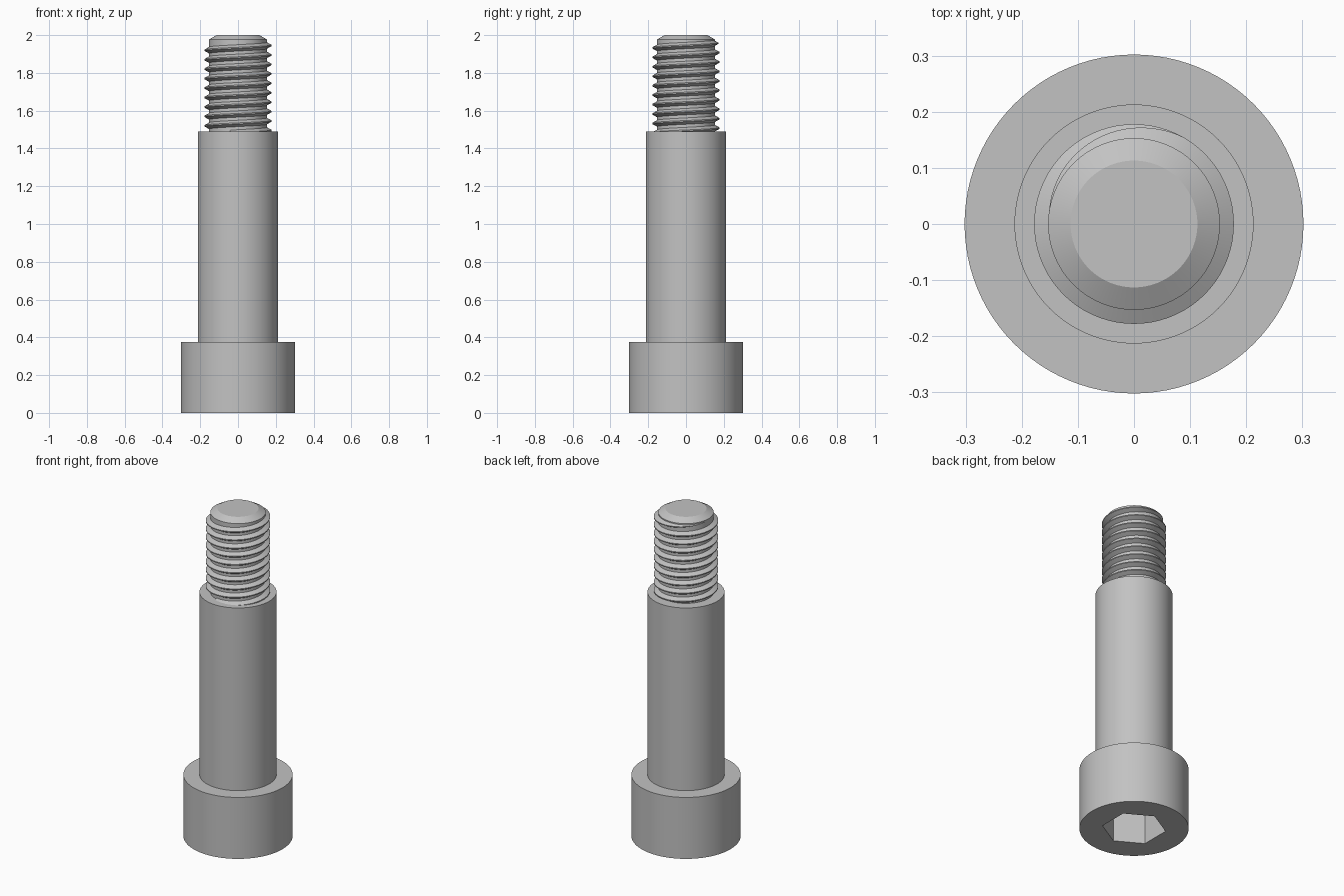
import bpy, bmesh, math
from mathutils import Matrix

if "Cube" in bpy.data.objects:
    bpy.data.objects.remove(bpy.data.objects["Cube"], do_unlink=True)

SEGMENTS = 96
PITCH = 0.05
CORE_R, CREST_R = 0.153, 0.178

steel = bpy.data.materials.new("grey steel")
steel.use_nodes = True
GREY = (0.54, 0.54, 0.54, 1)
steel.diffuse_color = GREY
steel.node_tree.nodes["Principled BSDF"].inputs["Base Color"].default_value = GREY


def make_object(name, bm):
    bmesh.ops.recalc_face_normals(bm, faces=bm.faces)
    mesh = bpy.data.meshes.new(name)
    bm.to_mesh(mesh)
    bm.free()
    mesh.materials.append(steel)
    obj = bpy.data.objects.new(name, mesh)
    bpy.context.collection.objects.link(obj)
    return obj


def smooth(obj):
    bpy.ops.object.select_all(action="DESELECT")
    obj.select_set(True)
    bpy.context.view_layer.objects.active = obj
    bpy.ops.object.shade_smooth_by_angle(angle=math.radians(20))


def lathe(name, profile):
    """Closed solid turned around z from (radius, height) points."""
    bm = bmesh.new()
    rings = []
    for r, z in profile:
        rings.append([bm.verts.new((r * math.cos(a), r * math.sin(a), z))
                      for a in (math.tau * i / SEGMENTS for i in range(SEGMENTS))])
    for low, high in zip(rings, rings[1:]):
        for i in range(SEGMENTS):
            j = (i + 1) % SEGMENTS
            bm.faces.new((low[i], low[j], high[j], high[i]))
    bm.faces.new(rings[0])
    bm.faces.new(rings[-1])
    return make_object(name, bm)


# Turned body: head, shoulder and chamfered thread core
body = lathe("bolt_body", [
    (0.302, 0), (0.302, 0.375), (0.213, 0.375), (0.213, 1.49),
    (CORE_R, 1.49), (CORE_R, 1.977), (0.113, 2.0)])

# Hexagonal socket cut into the underside of the head
SOCKET_DEPTH = 0.22
bm = bmesh.new()
bmesh.ops.create_cone(bm, cap_ends=True, segments=6, radius1=0.177, radius2=0.177,
                      depth=2 * SOCKET_DEPTH, matrix=Matrix.Rotation(math.radians(30), 4, "Z"))
# Put a corner on the y axis whichever way the primitive starts
corner = bm.verts[:][0].co
turn = math.radians(90) - math.atan2(corner.y, corner.x)
bmesh.ops.rotate(bm, verts=bm.verts, matrix=Matrix.Rotation(turn, 3, "Z"))
cutter = make_object("socket_cutter", bm)
cutter.hide_render = True
cut = body.modifiers.new("socket", "BOOLEAN")
cut.operation = "DIFFERENCE"
cut.solver = "EXACT"
cut.object = cutter
bpy.context.view_layer.objects.active = body
body.select_set(True)
bpy.ops.object.modifier_apply(modifier=cut.name)
bpy.data.objects.remove(cutter, do_unlink=True)
smooth(body)

# Right-handed thread ridge, fading into the core at its upper end
STEPS = 72
TURNS = 9.8
END_Z = 1.97
FADE = 0.33
bm = bmesh.new()
sections = []
count = int(TURNS * STEPS)
for i in range(count + 1):
    left = (count - i) / STEPS
    a = math.pi - math.tau * left
    z = END_Z - PITCH * left
    k = max(0.02, min(1, left / FADE))
    root_r = CORE_R - 0.002
    crest_r = root_r + (CREST_R - root_r) * k
    ridge = [(root_r, -0.018 * k), (crest_r, -0.003 * k),
             (crest_r, 0.003 * k), (root_r, 0.018 * k)]
    sections.append([bm.verts.new((r * math.cos(a), r * math.sin(a), z + dz))
                     for r, dz in ridge])
for s, t in zip(sections, sections[1:]):
    for j in range(4):
        n = (j + 1) % 4
        bm.faces.new((s[j], s[n], t[n], t[j]))
bm.faces.new(sections[0])
bm.faces.new(sections[-1])
smooth(make_object("thread_ridge", bm))
